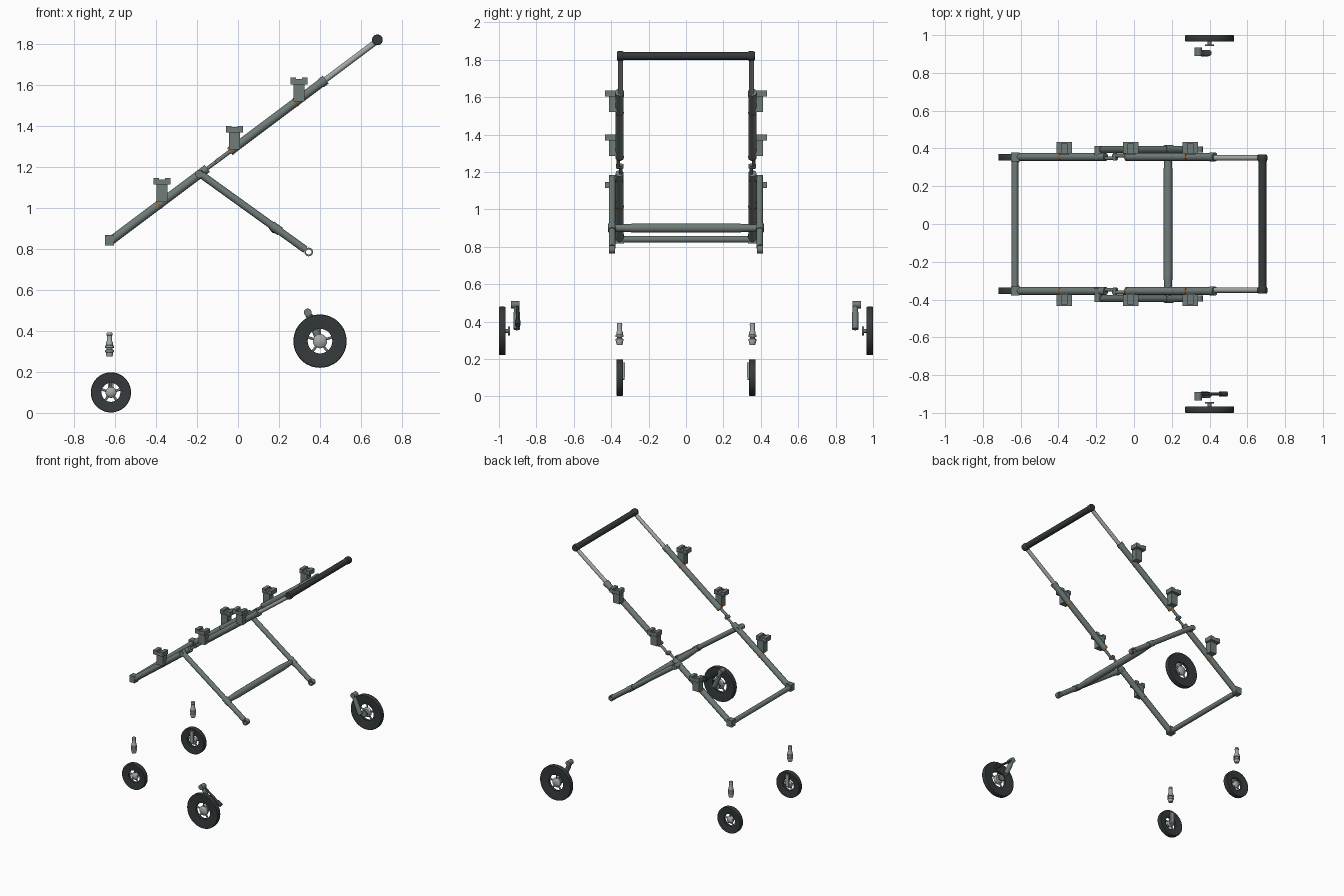
import bpy, bmesh, math
from mathutils import Vector, Matrix

cube = bpy.data.objects.get("Cube")
if cube:
    bpy.data.objects.remove(cube)


def material(name, rgb):
    m = bpy.data.materials.new(name)
    m.diffuse_color = (*rgb, 1)
    m.use_nodes = True
    m.node_tree.nodes["Principled BSDF"].inputs["Base Color"].default_value = (*rgb, 1)
    return m


GREY = material("frame grey", (0.16, 0.20, 0.19))
LIGHT = material("light metal", (0.36, 0.40, 0.38))
DARK = material("dark rubber", (0.035, 0.042, 0.045))
ORANGE = material("orange clip", (0.35, 0.11, 0.02))


def finish(bm, name, mat):
    bmesh.ops.recalc_face_normals(bm, faces=bm.faces)
    me = bpy.data.meshes.new(name)
    bm.to_mesh(me)
    bm.free()
    me.materials.append(mat)
    ob = bpy.data.objects.new(name, me)
    bpy.context.collection.objects.link(ob)
    bpy.ops.object.select_all(action='DESELECT')
    ob.select_set(True)
    bpy.context.view_layer.objects.active = ob
    bpy.ops.object.shade_smooth_by_angle(angle=math.radians(40))
    return ob


def tube(name, a, b, r, mat, r2=None):
    a, b = Vector(a), Vector(b)
    d = b - a
    bm = bmesh.new()
    m = Matrix.Translation((a + b) / 2) @ d.to_track_quat('Z', 'Y').to_matrix().to_4x4()
    bmesh.ops.create_cone(bm, cap_ends=True, segments=24, radius1=r,
                          radius2=r if r2 is None else r2, depth=d.length, matrix=m)
    return finish(bm, name, mat)


def box(name, centre, size, mat, tilt=0):
    bm = bmesh.new()
    m = Matrix.Translation(centre) @ Matrix.Rotation(tilt, 4, 'Y') @ Matrix.Diagonal((*size, 1))
    bmesh.ops.create_cube(bm, size=1, matrix=m)
    return finish(bm, name, mat)


def lathe(name, centre, profile, mat, axis='Y', closed=False):
    """Spin (radius, offset) points around the Y or Z axis."""
    bm = bmesh.new()
    vs = [bm.verts.new((r, h, 0) if axis == 'Y' else (r, 0, h)) for r, h in profile]
    es = [bm.edges.new(p) for p in zip(vs, vs[1:])]
    if closed:
        es.append(bm.edges.new((vs[-1], vs[0])))
    bmesh.ops.spin(bm, geom=vs + es, cent=(0, 0, 0), angle=math.tau, steps=48,
                   axis=(0, 1, 0) if axis == 'Y' else (0, 0, 1))
    bmesh.ops.remove_doubles(bm, verts=bm.verts, dist=1e-5)
    bmesh.ops.translate(bm, verts=bm.verts, vec=centre)
    return finish(bm, name, mat)


def wheel(name, x, y, z, r, hole, s):
    """Tyre disc with open hub, spokes and a domed hub; s points outwards."""
    w = 0.017
    lathe(name + "_tyre", (x, y, z),
          [(hole, -w * .6), (r * .85, -w), (r * .98, -w), (r, -w * .7),
           (r, w * .7), (r * .98, w), (r * .85, w), (hole, w * .6)], DARK, closed=True)
    h = hole * 0.58
    lathe(name + "_hub", (x, y, z),
          [(0, -s * w), (h * .8, -s * w), (h, -s * w * .5), (h, s * w * .2),
           (h * .75, s * w * .7), (0, s * w)], LIGHT)
    for i in range(5):
        a = math.tau * i / 5 + math.pi / 2
        d = Vector((math.cos(a), 0, math.sin(a)))
        c = Vector((x, y, z))
        tube(name + "_spoke", c + d * h * .8, c + d * (hole + .004), 0.006, GREY)


RAIL_Y = 0.355
LEG_Y = 0.395
low, high = Vector((-0.62, 0, 0.84)), Vector((0.42, 0, 1.62))


def rail(x, y):
    p = low.lerp(high, (x - low.x) / (high.x - low.x))
    p.y = y
    return p


slope = -math.atan2(high.z - low.z, high.x - low.x)

for s, side in ((-1, "right"), (1, "left")):
    y = s * RAIL_Y
    # Side rails with hinge in the middle and a telescoping handle tube
    tube(side + "_lower_rail", rail(-0.62, y), rail(-0.15, y), 0.021, GREY)
    tube(side + "_upper_rail", rail(-0.04, y), rail(0.42, y), 0.021, GREY)
    tube(side + "_rail_collar", rail(0.405, y), rail(0.428, y), 0.024, GREY)
    tube(side + "_handle_tube", rail(0.42, s * .35), (0.68, s * .35, 1.815), 0.014, LIGHT)
    tube(side + "_hinge_lower", rail(-0.17, s * .348), rail(-0.09, s * .348), 0.009, GREY)
    tube(side + "_hinge_upper", rail(-0.11, s * .362), rail(-0.03, s * .362), 0.01, GREY)
    tube(side + "_hinge_pin", rail(-0.1, s * .335), rail(-0.1, s * .375), 0.011, GREY)
    lathe(side + "_handle_cap", (0.68, s * .35, 1.82),
          [(0, -.018), (.024, -.018), (.026, -.01), (.026, .01), (.022, .018), (0, .018)], DARK)
    box(side + "_corner_joint", (-0.628, y, 0.842), (0.044, 0.046, 0.05), GREY)

    # Leg with pivot, sleeve and end eye
    ly = s * LEG_Y
    top, end = Vector((-0.19, ly, 1.17)), Vector((0.345, ly, 0.785))
    tube(side + "_leg", top, top.lerp(end, .97), 0.018, GREY)
    tube(side + "_leg_sleeve", top.lerp(end, .66), top.lerp(end, .74), 0.022, GREY)
    tube(side + "_leg_pivot", (-0.19, s * .34, 1.165), (-0.19, s * .412, 1.165), 0.019, GREY)
    lathe(side + "_leg_eye", end, [(.013, -.016), (.021, -.016), (.021, .016), (.013, .016)],
          GREY, closed=True)

    # Seat mounts clipped to the rail
    for x, z in ((-0.37, 1.03), (-0.018, 1.285), (0.298, 1.52)):
        box(side + "_mount_stem", (x, s * .388, z + .045), (0.054, 0.046, 0.09), GREY)
        box(side + "_mount_tray", (x, s * .403, z + .092), (0.083, 0.062, 0.018), GREY)
        for k in (-1, 1):
            box(side + "_mount_lip", (x + k * .028, s * .403, z + .107),
                (0.027, 0.062, 0.016), GREY)
        box(side + "_mount_lip_back", (x, s * .43, z + .103), (0.083, 0.008, 0.012), GREY)
        tube(side + "_clip", rail(x - .02, y), rail(x - .012, y), 0.0225, ORANGE)

    # Small front wheel, inner fork arm and stem
    wheel(side + "_front_wheel", -0.62, s * .354, 0.10, 0.098, 0.046, s)
    box(side + "_fork_arm", (-0.62, s * .331, 0.14), (0.026, 0.01, 0.08), LIGHT)
    tube(side + "_fork_axle", (-0.62, s * .328, 0.1), (-0.62, s * .354, 0.1), 0.012, LIGHT)
    lathe(side + "_caster_stem", (-0.627, y, 0),
          [(0, .275), (.014, .275), (.018, .285), (.018, .295), (.022, .297), (.022, .307),
           (.014, .309), (.014, .316), (.022, .318), (.022, .328), (.017, .33),
           (.017, .345), (.013, .35), (.013, .378), (.015, .38), (.013, .392), (0, .392)],
          LIGHT, axis='Z')

    # Large rear wheel with axle and bracket
    wheel(side + "_rear_wheel", 0.40, s * .983, 0.35, 0.13, 0.06, s)
    tube(side + "_rear_axle", (0.40, s * .945, 0.35), (0.40, s * .98, 0.35), 0.01, GREY)
    tube(side + "_axle_flange", (0.40, s * .942, 0.35), (0.40, s * .951, 0.35), 0.024, GREY)
    by = s * .905
    tube(side + "_bracket_knob", (0.34, s * .89, 0.49), (0.34, s * .935, 0.49), 0.019, GREY)
    tube(side + "_bracket_arm", (0.34, by, 0.485), (0.365, by, 0.43), 0.015, GREY)
    tube(side + "_bracket_sleeve", (0.355, by, 0.45), (0.395, by, 0.36), 0.017, GREY)

# Brake lever on the right rear bracket
tube("brake_lever", (0.35, -.90, 0.48), (0.47, -.90, 0.395), 0.008, DARK)
tube("brake_pedal", (0.455, -.90, 0.405), (0.49, -.90, 0.38), 0.014, DARK)

# Cross bars and handle grip
tube("lower_cross_bar", (-0.63, -.35, 0.84), (-0.63, .35, 0.84), 0.018, GREY)
tube("leg_cross_bar", (0.18, -.27, 0.90), (0.18, .27, 0.90), 0.024, GREY)
for s in (-1, 1):
    tube("leg_cross_bar_end", (0.18, s * .27, 0.90), (0.18, s * .395, 0.90), 0.024, GREY, 0.017)
tube("handle_grip", (0.68, -.34, 1.82), (0.68, .34, 1.82), 0.022, DARK)
